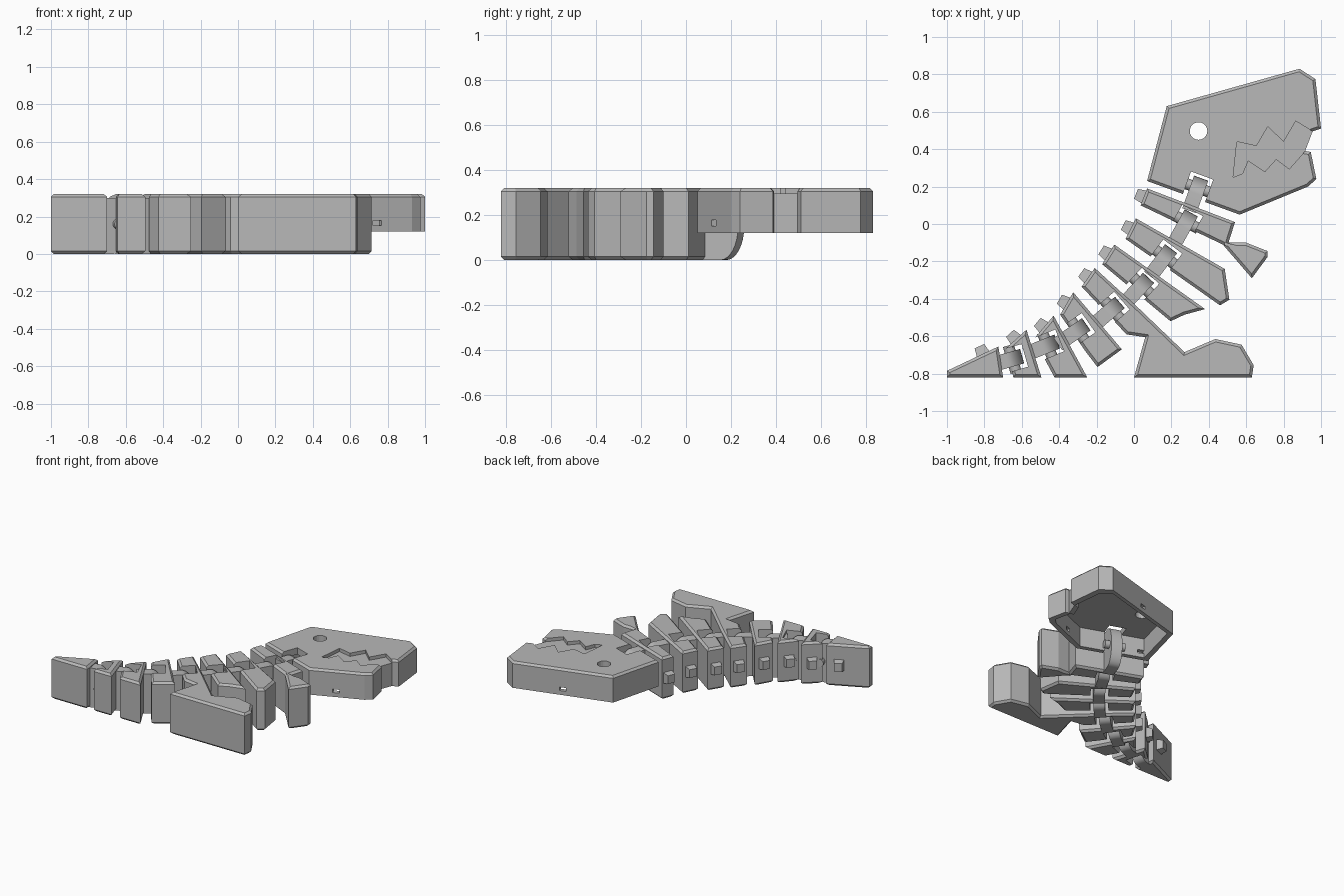
import bpy, bmesh
from math import atan2, cos, sin, pi, radians
from mathutils import Matrix, Vector

cube = bpy.data.objects.get("Cube")
if cube:
    bpy.data.objects.remove(cube, do_unlink=True)

grey = bpy.data.materials.new("plain_grey")
grey.use_nodes = True
grey.diffuse_color = (0.48, 0.48, 0.48, 1)
grey.node_tree.nodes["Principled BSDF"].inputs["Base Color"].default_value = (0.48, 0.48, 0.48, 1)

TOP, HEAD_BASE, CHAMFER = 0.32, 0.12, 0.015


def finish(name, bm):
    """Turn a bmesh into a grey object."""
    mesh = bpy.data.meshes.new(name)
    bm.to_mesh(mesh)
    bm.free()
    mesh.materials.append(grey)
    ob = bpy.data.objects.new(name, mesh)
    bpy.context.collection.objects.link(ob)
    return ob


def prism(name, outline, z0, z1, chamfer_top=0, chamfer_bottom=0):
    """Extrude a flat outline between two heights, with chamfered rims."""
    bm = bmesh.new()
    base = bm.faces.new([bm.verts.new((x, y, z0)) for x, y in outline])
    up = bmesh.ops.extrude_face_region(bm, geom=[base])["geom"]
    bmesh.ops.translate(bm, vec=(0, 0, z1 - z0),
                        verts=[v for v in up if isinstance(v, bmesh.types.BMVert)])
    bmesh.ops.recalc_face_normals(bm, faces=bm.faces[:])
    for z, size in ((z1, chamfer_top), (z0, chamfer_bottom)):
        if size:
            rim = [e for e in bm.edges if all(abs(v.co.z - z) < 1e-5 for v in e.verts)]
            bmesh.ops.bevel(bm, geom=rim, offset=size, segments=1, profile=0.5, affect='EDGES')
    return finish(name, bm)


def box(name, lo, hi, at, angle, taper=1.0):
    """Box in a frame turned about z; its +x end can taper."""
    bm = bmesh.new()
    bmesh.ops.create_cube(bm, size=1)
    lo, hi = Vector(lo), Vector(hi)
    size, centre = hi - lo, (lo + hi) / 2
    for v in bm.verts:
        k = taper if v.co.x > 0 else 1
        v.co = centre + Vector((v.co.x * size.x, v.co.y * size.y * k, v.co.z * size.z * k))
    bm.transform(Matrix.Translation((at[0], at[1], 0)) @ Matrix.Rotation(angle, 4, 'Z'))
    return finish(name, bm)


def cut(ob, cutter):
    """Subtract a cutter, then discard it."""
    mod = ob.modifiers.new("cut", 'BOOLEAN')
    mod.operation, mod.solver, mod.object = 'DIFFERENCE', 'EXACT', cutter
    with bpy.context.temp_override(object=ob, active_object=ob):
        bpy.ops.object.modifier_apply(modifier=mod.name)
    bpy.data.objects.remove(cutter, do_unlink=True)


# Body segments, each outline starting and ending on the back ridge
outlines = {
    "arm_segment": [(.07, .19), (.54, .01), (.505, -.1), (.6, -.1), (.715, -.145),
                    (.715, -.175), (.63, -.29), (.475, -.11), (.035, .1)],
    "chest_segment": [(.01, .03), (.485, -.24), (.51, -.405), (.46, -.435), (-.045, -.08)],
    "belly_segment": [(-.105, -.11), (.38, -.455), (.27, -.485), (.195, -.52), (-.17, -.215)],
    "leg_segment": [(-.21, -.235), (.03, -.455), (.27, -.685), (.435, -.615), (.575, -.645),
                    (.64, -.755), (.63, -.82), (0, -.82), (.06, -.605), (-.04, -.59), (-.28, -.335)],
    "hip_segment": [(-.325, -.365), (-.065, -.67), (-.195, -.765), (-.26, -.68), (-.395, -.485)],
    "tail_base": [(-.43, -.49), (-.25, -.82), (-.425, -.82), (-.535, -.615)],
    "tail_middle": [(-.575, -.565), (-.495, -.82), (-.645, -.82), (-.655, -.775), (-.69, -.67)],
    "tail_tip": [(-.725, -.655), (-.70, -.82), (-1, -.82), (-1, -.785)],
}
parts = [prism(n, o, 0, TOP, CHAMFER, CHAMFER) for n, o in outlines.items()]

# Tapered spike on the ridge of each segment
for name, o in outlines.items():
    first, last = Vector(o[0]), Vector(o[-1])
    ridge = first - last
    place = first - ridge * (0.3 if name == "tail_tip" else 0.5)
    box(name + "_spike", (-.02, -.04, .12), (.045, .04, .21), place,
        atan2(ridge.x, -ridge.y), 0.7)

# Head: chamfered shell, open underneath
lip_top, lip_bottom = (.955, .495), (.915, .39)
head_outline = [(.07, .23), (.175, .63), (.885, .83), (.97, .775), (1, .51), lip_top,
                lip_bottom, (.945, .385), (.975, .24), (.93, .2), (.565, .05)]
head = prism("head", head_outline, HEAD_BASE, TOP, CHAMFER)
mid = Vector((.54, .43))
inner = [mid + (Vector(p) - mid) * 0.9 for p in head_outline]
cut(head, prism("cavity", inner, 0, .27))

# Jagged mouth recess and round eye hole
mouth = [lip_top, (.865, .55), (.80, .44), (.715, .52), (.655, .417), (.55, .44), (.53, .25),
         (.58, .27), (.61, .34), (.70, .28), (.76, .347), (.83, .294), lip_bottom, (1.02, .45)]
cut(head, prism("mouth", mouth, .295, .4))
eye = [(.345 + .047 * cos(i * pi / 12), .497 + .047 * sin(i * pi / 12)) for i in range(24)]
cut(head, prism("eye", eye, .2, .4))

# Small clip slots through the head walls
for at, angle in (((.745, .12), 21), ((.53, .73), 16), ((.13, .21), -21)):
    cut(head, box("slot", (-.025, -.07, .152), (.025, .07, .178), at, radians(angle)))

# Hinges: a notch and pin in the front part, a rounded tab on the part behind
joints = [(.33, .165, 70), (.265, -.015, 61), (.147, -.2, 53), (.02, -.35, 47),
          (-.14, -.475, 41), (-.325, -.585, 35), (-.49, -.66, 22), (-.68, -.73, 16)]
hinges = []
for i, (x, y, degrees) in enumerate(joints):
    front = head if i == 0 else parts[i - 1]
    turn = radians(degrees)
    cut(front, box("notch", (-.15, -.063, -.1), (.1, .063, .5), (x, y), turn))
    frame = Matrix.Translation((x, y, 0)) @ Matrix.Rotation(turn, 4, 'Z') @ Matrix.Rotation(pi / 2, 4, 'X')
    arc = [(.085 * cos(a), .15 + .15 * sin(a)) for a in (pi * k / 16 - pi / 2 for k in range(17))]
    tab = prism(f"hinge_tab_{i + 1}", arc + [(-.1, .3), (-.1, 0)], -.04, .04)
    ring = [(.03 + .03 * cos(k * pi / 8), .16 + .03 * sin(k * pi / 8)) for k in range(16)]
    pin = prism(f"hinge_pin_{i + 1}", ring, -.075, .075)
    for ob in (tab, pin):
        ob.data.transform(frame)
        hinges.append(ob)

# Smooth the rounded hinge parts only
bpy.ops.object.select_all(action='DESELECT')
for ob in hinges:
    ob.select_set(True)
bpy.context.view_layer.objects.active = hinges[0]
bpy.ops.object.shade_smooth_by_angle(angle=radians(30))
